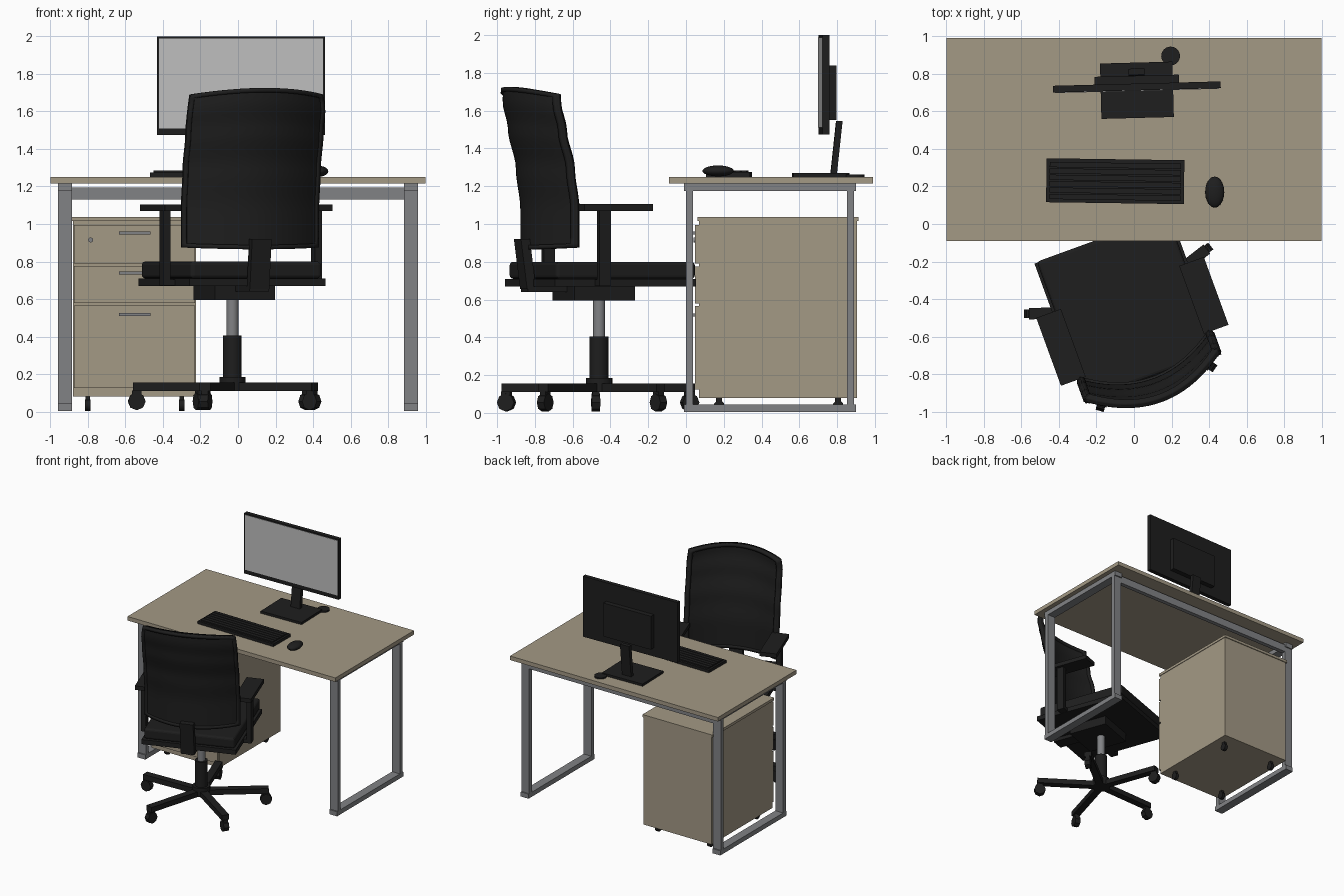
import bpy, bmesh, math
from mathutils import Matrix, Vector

if "Cube" in bpy.data.objects:
    bpy.data.objects.remove(bpy.data.objects["Cube"])


def material(name, rgb):
    m = bpy.data.materials.new(name)
    m.diffuse_color = (*rgb, 1)
    m.use_nodes = True
    m.node_tree.nodes["Principled BSDF"].inputs["Base Color"].default_value = m.diffuse_color
    return m


WOOD = material("beige_wood", (0.37, 0.32, 0.235))
STEEL = material("grey_steel", (0.22, 0.225, 0.235))
BLACK = material("black_plastic", (0.013, 0.013, 0.013))
SCREEN = material("light_grey_screen", (0.52, 0.52, 0.52))
I = Matrix.Identity(4)


def finish(name, bm, mat, M=I, bevel=0, smooth=False):
    bmesh.ops.recalc_face_normals(bm, faces=bm.faces)
    me = bpy.data.meshes.new(name)
    bm.to_mesh(me)
    bm.free()
    me.materials.append(mat)
    ob = bpy.data.objects.new(name, me)
    bpy.context.collection.objects.link(ob)
    ob.matrix_world = M
    if bevel:
        b = ob.modifiers.new("bevel", 'BEVEL')
        b.width, b.segments = bevel, 3
    if smooth:
        bpy.ops.object.select_all(action='DESELECT')
        ob.select_set(True)
        bpy.context.view_layer.objects.active = ob
        bpy.ops.object.shade_smooth_by_angle(angle=math.radians(40))
    return ob


def box(name, x, y, z, mat, M=I, bevel=0, shear=0):
    """Box from ranges; shear shifts the top end in y."""
    bm = bmesh.new()
    bmesh.ops.create_cube(bm, size=1)
    for v in bm.verts:
        top = v.co.z > 0
        v.co = [r[0] + (c + 0.5) * (r[1] - r[0]) for r, c in zip((x, y, z), v.co)]
        if top:
            v.co.y += shear
    return finish(name, bm, mat, M, bevel)


def cylinder(name, center, r, depth, mat, axis='Z', M=I, sides=24, smooth=True):
    bm = bmesh.new()
    bmesh.ops.create_cone(bm, cap_ends=True, segments=sides, radius1=r, radius2=r, depth=depth)
    rot = {'Z': I, 'X': Matrix.Rotation(math.pi / 2, 4, 'Y'),
           'Y': Matrix.Rotation(math.pi / 2, 4, 'X')}[axis]
    bm.transform(Matrix.Translation(center) @ rot)
    return finish(name, bm, mat, M, smooth=smooth)


def turned(x, y, degrees):
    return Matrix.Translation((x, y, 0)) @ Matrix.Rotation(math.radians(degrees), 4, 'Z')


# Desk: top, two loop legs and a rear beam
box("desk_top", (-1, 1), (-0.09, 0.99), (1.215, 1.25), WOOD)
for side, x in (("left", (-0.96, -0.885)), ("right", (0.885, 0.96))):
    box(f"{side}_front_post", x, (0, 0.037), (0.045, 1.175), STEEL)
    box(f"{side}_back_post", x, (0.853, 0.89), (0.045, 1.175), STEEL)
    box(f"{side}_floor_rail", x, (-0.01, 0.9), (0.005, 0.045), STEEL)
    box(f"{side}_top_rail", x, (-0.01, 0.9), (1.175, 1.215), STEEL)
box("rear_beam", (-0.885, 0.885), (0.853, 0.89), (1.13, 1.195), STEEL)

# Drawer cabinet on casters
box("cabinet_body", (-0.88, -0.225), (0.07, 0.905), (0.08, 1.015), WOOD)
box("cabinet_top", (-0.89, -0.22), (0.06, 0.912), (1.015, 1.038), WOOD)
for n, (z0, z1, h) in enumerate(((0.125, 0.565, 0.518), (0.58, 0.775, 0.738), (0.79, 0.995, 0.953))):
    box(f"drawer_front_{n}", (-0.875, -0.23), (0.048, 0.07), (z0, z1), WOOD)
    box(f"drawer_handle_{n}", (-0.635, -0.465), (0.032, 0.048), (h - 0.008, h + 0.008), STEEL)
cylinder("drawer_lock", (-0.785, 0.045, 0.915), 0.013, 0.01, STEEL, 'Y')
for x in (-0.8, -0.3):
    for y in (0.175, 0.805):
        cylinder("cabinet_caster", (x, y, 0.035), 0.03, 0.028, BLACK, 'X', sides=12)
        box("caster_mount", (x - 0.012, x + 0.012), (y - 0.015, y + 0.015), (0.045, 0.08), BLACK)

# Monitor, slightly turned
M = turned(0.015, 0.73, 1.5)
box("monitor_panel", (-0.447, 0.447), (-0.018, 0.018), (1.475, 2.0), BLACK, M)
box("monitor_screen", (-0.437, 0.437), (-0.021, -0.018), (1.51, 1.988), SCREEN, M)
box("monitor_rear_housing", (-0.225, 0.225), (0.018, 0.06), (1.55, 1.84), BLACK, M)
box("monitor_neck", (-0.043, 0.043), (0.035, 0.068), (1.265, 1.545), BLACK, M, shear=0.03)
box("monitor_base", (-0.193, 0.193), (-0.165, 0.13), (1.25, 1.27), BLACK, M)
cylinder("desk_puck", (0.195, 0.895, 1.256), 0.05, 0.012, BLACK)

# Keyboard with rows of keys, and mouse
M = turned(-0.1, 0.228, -0.8)
box("keyboard_tray", (-0.367, 0.367), (-0.117, 0.117), (1.25, 1.274), BLACK, M)
for r in range(6):
    y = -0.1 + r * 0.034
    box("key_row", (-0.35, 0.35), (y, y + 0.028), (1.274, 1.284), BLACK, M)
bm = bmesh.new()
bmesh.ops.create_uvsphere(bm, u_segments=20, v_segments=12, radius=1)
bm.transform(Matrix.Translation((0.43, 0.17, 1.281)) @ Matrix.Diagonal((0.051, 0.083, 0.029, 1)))
finish("mouse", bm, BLACK, smooth=True)

# Chair base: five spokes with casters
CHAIR = turned(-0.03, -0.46, 20)
for k in range(5):
    S = CHAIR @ Matrix.Rotation(math.radians(90 + 72 * k), 4, 'Z')
    box("base_spoke", (0, 0.53), (-0.03, 0.03), (0.11, 0.155), BLACK, S)
    box("caster_fork", (0.485, 0.535), (-0.018, 0.018), (0.06, 0.112), BLACK, S)
    cylinder("chair_caster", (0.51, 0, 0.055), 0.047, 0.045, BLACK, 'Y', S, 8, False)
cylinder("base_hub", (0, 0, 0.148), 0.07, 0.075, BLACK, M=CHAIR)
cylinder("column_sleeve", (0, 0, 0.29), 0.05, 0.23, BLACK, M=CHAIR)
cylinder("gas_lift", (0, 0, 0.5), 0.032, 0.2, STEEL, M=CHAIR)

# Seat and tilt mechanism
box("tilt_mechanism", (-0.17, 0.17), (-0.2, 0.14), (0.595, 0.67), BLACK, CHAIR)
box("seat_plate", (-0.385, 0.385), (-0.39, 0.405), (0.67, 0.71), BLACK, CHAIR)
box("seat_cushion", (-0.37, 0.37), (-0.375, 0.41), (0.71, 0.80), BLACK, CHAIR, bevel=0.018)

# Armrests
for s in (-1, 1):
    def span(a, b):
        return tuple(sorted((s * a, s * b)))
    box("arm_pad", span(0.335, 0.475), (-0.255, 0.13), (1.07, 1.105), BLACK, CHAIR)
    box("arm_post", span(0.41, 0.45), (-0.162, -0.098), (0.675, 1.07), BLACK, CHAIR)
    box("arm_bracket", span(0.3, 0.45), (-0.162, -0.098), (0.672, 0.705), BLACK, CHAIR)

# Backrest: curved panel with a thicker rim
SWEEP = [(0.0, 0.10), (0.25, 0.10), (0.5, 0.075), (0.75, 0.03), (0.92, 0.0), (1.0, 0.0)]


def lean(t):
    for (a, p), (b, q) in zip(SWEEP, SWEEP[1:]):
        if t <= b:
            f = (t - a) / (b - a)
            return p + (q - p) * f * f * (3 - 2 * f)
    return SWEEP[-1][1]


def back_sheet(name, thick, offset, rim):
    nu, nv, edge = 24, 24, 0.055
    pos = lambda i, n: 0 if i == 0 else 1 if i == n else edge / 2 + (i - 1) / (n - 2) * (1 - edge)
    bm = bmesh.new()
    grid = []
    for j in range(nv + 1):
        t = pos(j, nv)
        row = []
        for i in range(nu + 1):
            s = pos(i, nu) * 2 - 1
            z = 0.875 + t * (0.85 - 0.035 * s * s) - 0.01 * (1 - t) * (1 - s * s)
            half = 0.39 - 0.012 * max(0, t - 0.9) / 0.1
            y = -0.52 + 0.14 * s * s + lean(t) + offset
            row.append(bm.verts.new((half * s, y, z)))
        grid.append(row)
    for j in range(nv):
        for i in range(nu):
            if not rim or i in (0, nu - 1) or j in (0, nv - 1):
                bm.faces.new((grid[j][i], grid[j][i + 1], grid[j + 1][i + 1], grid[j + 1][i]))
    ob = finish(name, bm, BLACK, CHAIR, smooth=True)
    # keep the sheet facing the rear so thickness grows toward the sitter
    if ob.data.polygons[0].normal.y > 0:
        ob.data.flip_normals()
    m = ob.modifiers.new("thickness", 'SOLIDIFY')
    m.thickness, m.offset = thick, -1


back_sheet("backrest_panel", 0.022, 0.012, False)
back_sheet("backrest_rim", 0.045, 0.0, True)

# Backrest support
box("back_upright", (-0.055, 0.055), (-0.425, -0.375), (0.655, 0.92), BLACK, CHAIR, shear=-0.035)
box("back_link", (-0.055, 0.055), (-0.42, -0.15), (0.64, 0.675), BLACK, CHAIR)
